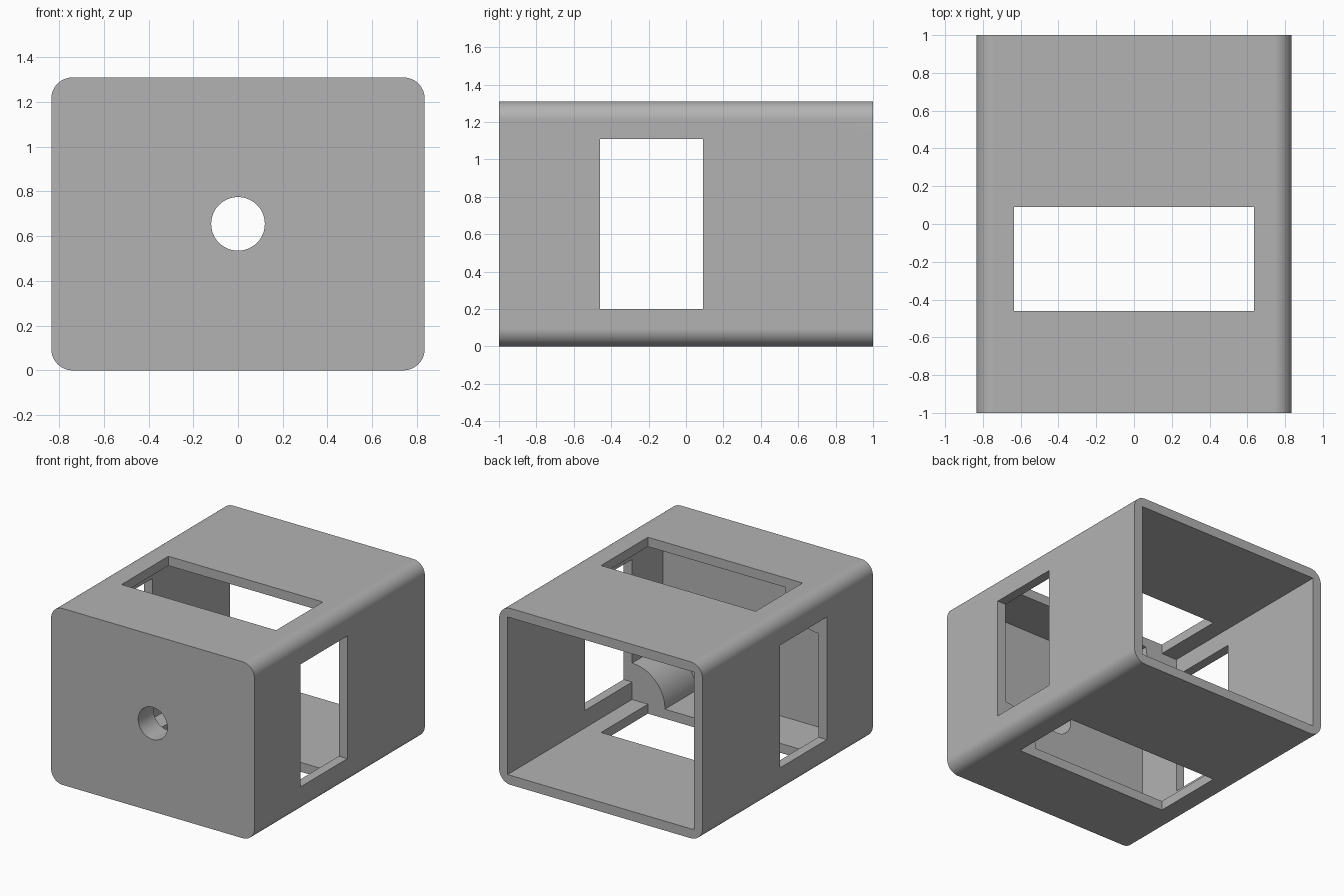
import bpy, bmesh, math
from math import sin, cos, pi

cube = bpy.data.objects.get("Cube")
if cube:
    bpy.data.objects.remove(cube, do_unlink=True)

W, H, L = 0.835, 1.31, 1.0       # half width, height, half length
WALL, RADIUS = 0.07, 0.095
FRONT_INNER = -0.82              # inner face of the thick front wall
WIN_Y0, WIN_Y1 = -0.46, 0.09     # window span along the length
WIN_INSET = 0.2                  # window margin to the outer sides

grey = bpy.data.materials.new("plain grey")
grey.use_nodes = True
colour = (0.45, 0.45, 0.45, 1)
grey.diffuse_color = colour
grey.node_tree.nodes["Principled BSDF"].inputs["Base Color"].default_value = colour


def arc(cx, cz, r, a0, a1, n):
    return [(cx + r * cos(a0 + (a1 - a0) * i / n),
             cz + r * sin(a0 + (a1 - a0) * i / n)) for i in range(n + 1)]


def prism(name, outline, y0, y1):
    """Extrude an x-z outline from y0 to y1."""
    bm = bmesh.new()
    face = bm.faces.new([bm.verts.new((x, y0, z)) for x, z in outline])
    ext = bmesh.ops.extrude_face_region(bm, geom=[face])
    verts = [v for v in ext["geom"] if isinstance(v, bmesh.types.BMVert)]
    bmesh.ops.translate(bm, verts=verts, vec=(0, y1 - y0, 0))
    bmesh.ops.recalc_face_normals(bm, faces=bm.faces)
    mesh = bpy.data.meshes.new(name)
    bm.to_mesh(mesh)
    bm.free()
    mesh.materials.append(grey)
    obj = bpy.data.objects.new(name, mesh)
    bpy.context.collection.objects.link(obj)
    return obj


def rect(x, z0, z1):
    return [(-x, z0), (x, z0), (x, z1), (-x, z1)]


def combine(target, tool, operation):
    """Apply a boolean with the tool and discard it."""
    tool.hide_render = True
    mod = target.modifiers.new("combine", "BOOLEAN")
    mod.object, mod.operation, mod.solver = tool, operation, "EXACT"
    bpy.context.view_layer.objects.active = target
    bpy.ops.object.modifier_apply(modifier=mod.name)
    bpy.data.objects.remove(tool, do_unlink=True)


# Outer shell with rounded long edges
outline = []
for i, (sx, z) in enumerate([(1, H - RADIUS), (-1, H - RADIUS), (-1, RADIUS), (1, RADIUS)]):
    outline += arc(sx * (W - RADIUS), z, RADIUS, i * pi / 2, (i + 1) * pi / 2, 12)
housing = prism("housing", outline, -L, L)

# Open cavity at the back
combine(housing, prism("cavity_cutter", rect(W - WALL, WALL, H - WALL),
                       FRONT_INNER, L + 0.2), "DIFFERENCE")

# Quarter-round posts in two opposite front corners
for sx, z, a in [(1, WALL, pi / 2), (-1, H - WALL, -pi / 2)]:
    x = sx * (W - WALL)
    post = [(x + sx * 0.02, z - sx * 0.02), (x + sx * 0.02, z + sx * 0.27)]
    post += arc(x, z, 0.27, a, a + pi / 2, 24)
    post += [(x - sx * 0.27, z - sx * 0.02)]
    combine(housing, prism("corner_post", post, FRONT_INNER - 0.02, WIN_Y0), "UNION")

# Windows through the sides and through the top and bottom
combine(housing, prism("side_window_cutter", rect(W + 0.2, WIN_INSET, H - WIN_INSET),
                       WIN_Y0, WIN_Y1), "DIFFERENCE")
combine(housing, prism("top_window_cutter", rect(W - WIN_INSET, -0.2, H + 0.2),
                       WIN_Y0, WIN_Y1), "DIFFERENCE")

# Round hole in the front wall
hole = arc(0, H / 2, 0.12, 0, 2 * pi, 48)[:-1]
combine(housing, prism("hole_cutter", hole, -L - 0.2, FRONT_INNER + 0.1), "DIFFERENCE")

# Smooth curves, crisp edges, flat large faces
bpy.ops.object.select_all(action="DESELECT")
housing.select_set(True)
bpy.context.view_layer.objects.active = housing
bpy.ops.object.shade_smooth_by_angle(angle=math.radians(30))
weighted = housing.modifiers.new("flat_faces", "WEIGHTED_NORMAL")
weighted.keep_sharp = True
